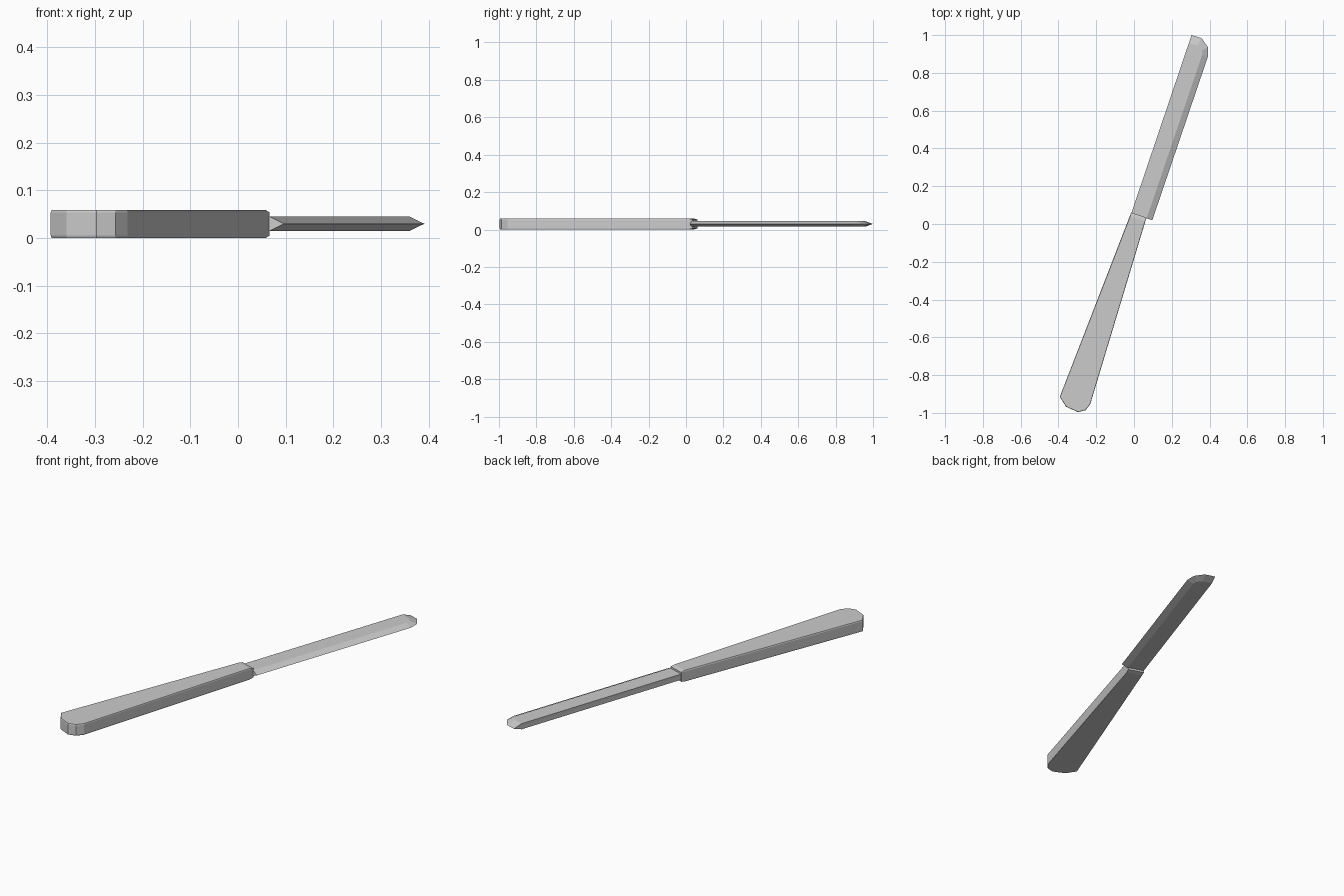
import bpy, bmesh

if "Cube" in bpy.data.objects:
    bpy.data.objects.remove(bpy.data.objects["Cube"])


def loft(name, rings):
    """Stack outlines [(points, z), ...] into a closed solid."""
    bm = bmesh.new()
    loops = [[bm.verts.new((x, y, z)) for x, y in pts] for pts, z in rings]
    for a, b in zip(loops, loops[1:]):
        n = len(a)
        for i in range(n):
            j = (i + 1) % n
            bm.faces.new((a[i], a[j], b[j], b[i]))
    bm.faces.new(loops[0][::-1])
    bm.faces.new(loops[-1])
    bmesh.ops.recalc_face_normals(bm, faces=bm.faces)
    mesh = bpy.data.meshes.new(name)
    bm.to_mesh(mesh)
    bm.free()
    obj = bpy.data.objects.new(name, mesh)
    bpy.context.collection.objects.link(obj)
    return obj


# Handle: flared slab with a rounded butt and a chamfered collar end
butt = [(-0.393, -0.915), (-0.36, -0.967), (-0.297, -0.996),
        (-0.257, -0.986), (-0.232, -0.955)]
cx, cy = -0.3, -0.9
butt_in = [(cx + (x - cx) * 0.98, cy + (y - cy) * 0.98) for x, y in butt]
side = butt + [(0.066, 0.034), (-0.015, 0.061)]
face = butt_in + [(0.058, 0.014), (-0.02, 0.04)]
loft("handle", [(face, 0.0), (side, 0.005), (side, 0.054), (face, 0.059)])

# Blade: flat spine on the left, ground edge on the right and around the tip
edge = [(-0.014, 0.058), (0.097, 0.02), (0.391, 0.885), (0.391, 0.937),
        (0.358, 0.984), (0.305, 1.0)]
flat = [(-0.014, 0.058), (0.067, 0.03), (0.36, 0.892), (0.36, 0.918),
        (0.337, 0.944), (0.29, 0.957)]
loft("blade", [(flat, 0.015), (edge, 0.03), (flat, 0.045)])
